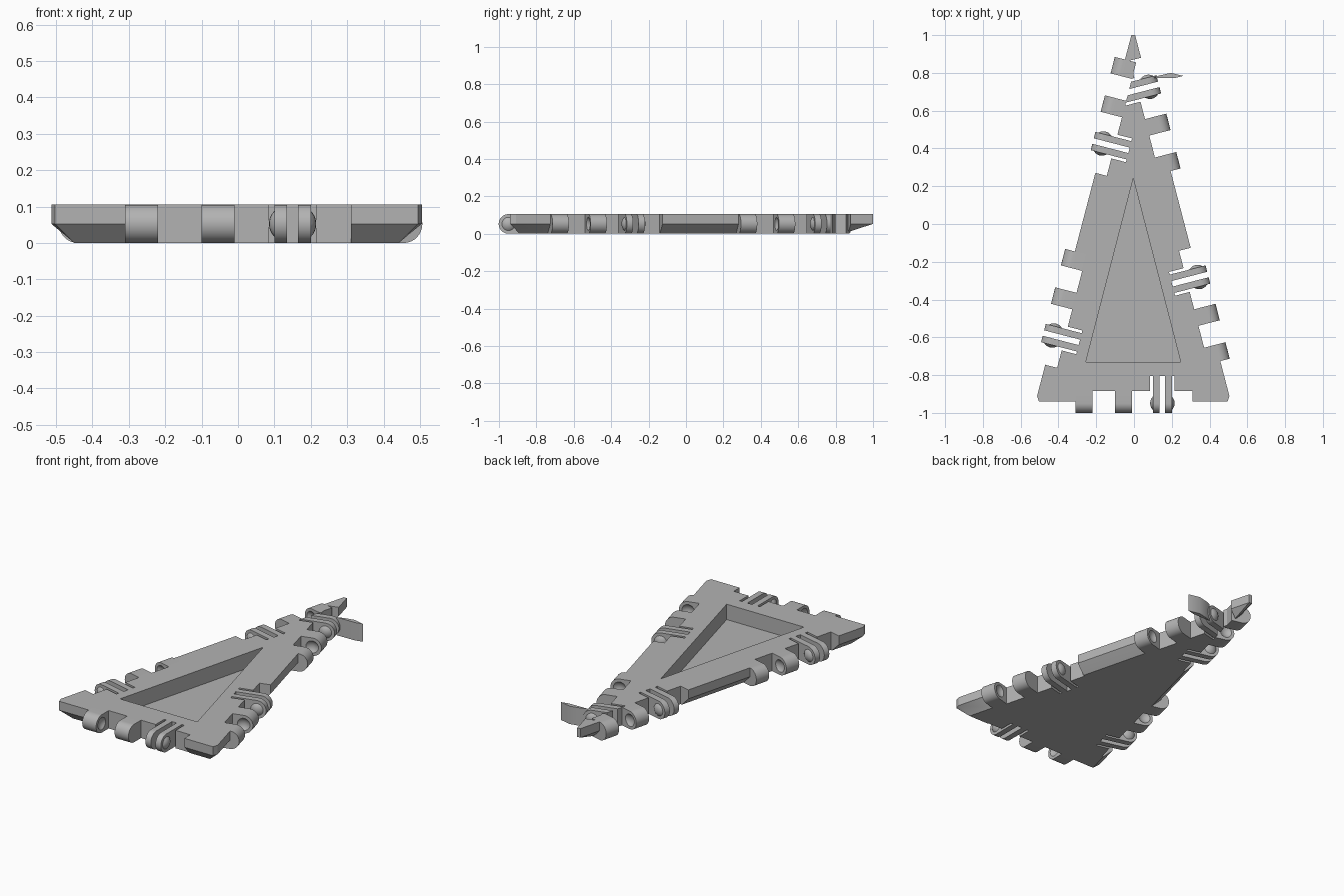
import bpy, bmesh, math
from mathutils import Vector, Matrix

if "Cube" in bpy.data.objects:
    bpy.data.objects.remove(bpy.data.objects["Cube"], do_unlink=True)

H = 0.105                      # plate thickness
R = H / 2                      # knuckle radius
SLOPE = math.radians(14.5)

grey = bpy.data.materials.new("plain grey")
grey.use_nodes = True
grey.diffuse_color = (0.45, 0.45, 0.45, 1)
grey.node_tree.nodes["Principled BSDF"].inputs["Base Color"].default_value = (0.45, 0.45, 0.45, 1)


def finish(name, bm):
    bmesh.ops.recalc_face_normals(bm, faces=bm.faces)
    mesh = bpy.data.meshes.new(name)
    bm.to_mesh(mesh)
    bm.free()
    mesh.materials.append(grey)
    ob = bpy.data.objects.new(name, mesh)
    bpy.context.collection.objects.link(ob)
    return ob


def extrude(bm, points, step):
    face = bm.faces.new([bm.verts.new(p) for p in points])
    out = bmesh.ops.extrude_face_region(bm, geom=[face])
    bmesh.ops.translate(bm, vec=step, verts=[v for v in out["geom"] if isinstance(v, bmesh.types.BMVert)])


def prism(name, outline, z0, z1):
    bm = bmesh.new()
    extrude(bm, [(x, y, z0) for x, y in outline], (0, 0, z1 - z0))
    return finish(name, bm)


def boolean(target, other, operation="DIFFERENCE"):
    mod = target.modifiers.new(operation.title(), "BOOLEAN")
    mod.object, mod.operation, mod.solver = other, operation, "EXACT"
    bpy.context.view_layer.objects.active = target
    bpy.ops.object.modifier_apply(modifier=mod.name)
    bpy.data.objects.remove(other, do_unlink=True)


# Plate: straight upper rim, bevelled below to a smaller triangle
rim = [(-0.503, -0.94), (0.495, -0.94), (0.505, -0.91), (0.006, 1), (-0.014, 1), (-0.513, -0.91)]
bm = bmesh.new()
for z in (R, H):
    for x, y in rim:
        bm.verts.new((x, y, z))
for x, y in [(-0.45, -0.89), (0.442, -0.89), (-0.004, 0.837)]:
    bm.verts.new((x, y, 0))
bmesh.ops.convex_hull(bm, input=bm.verts)
bmesh.ops.dissolve_limit(bm, angle_limit=0.01, verts=bm.verts, edges=bm.edges)
plate = finish("triangle_plate", bm)

# Sunken triangular pocket
boolean(plate, prism("pocket_cutter", [(-0.255, -0.73), (0.247, -0.73), (-0.004, 0.24)], 0.015, 0.2))


# Hinge groups: frame with X along the edge, Y outward
def frame(x, y, angle):
    along = Vector((math.cos(angle), math.sin(angle), 0))
    outward = Vector((along.y * -1, along.x, 0))
    return Matrix(((along.x, outward.x, 0, x), (along.y, outward.y, 0, y), (0, 0, 1, 0), (0, 0, 0, 1)))


up, down = math.pi / 2 - SLOPE, -math.pi / 2 + SLOPE
dx, dy = math.cos(up), math.sin(up)
groups = {
    "front": frame(0.5, -0.945, math.pi),
    "left_low": frame(-0.515 + 0.01 * dx, -0.94 + 0.01 * dy, up),
    "left_high": frame(-0.515 + 1.06 * dx, -0.94 + 1.06 * dy, up),
    "right_low": frame(0.507 - 1.03 * dx, -0.94 + 1.03 * dy, down),
    "right_high": frame(0.507 - 2.07 * dx, -0.94 + 2.07 * dy, down),
}
NOTCH, SLIT = -0.06, -0.14
KNUCKLES = [(0.51, 0.60), (0.72, 0.81)]
LEAVES = [(0.30, 0.335), (0.365, 0.40)]
SLITS = [(0.285, 0.30), (0.335, 0.365), (0.40, 0.415)]


def box(name, m, s0, s1, n0, n1):
    ob = prism(name, [(s0, n0), (s1, n0), (s1, n1), (s0, n1)], -0.1, 0.2)
    ob.data.transform(m)
    return ob


def knuckle(name, s0, s1):
    arc = [math.pi / 2 - math.pi * i / 20 for i in range(21)]
    pts = [(s0, NOTCH, 0), (s0, NOTCH, H)]
    pts += [(s0, 0.004 + R * math.cos(a), R + R * math.sin(a)) for a in arc]
    bm = bmesh.new()
    extrude(bm, pts, (s1 - s0, 0, 0))
    return finish(name, bm)


def ball(name, s, toward):
    # Shallow cap of height 0.015 and rim radius 0.036
    bm = bmesh.new()
    bmesh.ops.create_uvsphere(bm, u_segments=24, v_segments=16, radius=0.05,
                              matrix=Matrix.Translation((s - 0.035 * toward, 0.004, R)))
    return bm


def dome(name, s, toward):
    bm = ball(name, s, toward)
    cut = bmesh.ops.bisect_plane(bm, geom=bm.verts[:] + bm.edges[:] + bm.faces[:],
                                 plane_co=(s, 0, 0), plane_no=(-toward, 0, 0), clear_outer=True)
    return finish(name, bm)


solids = []
for side, m in groups.items():
    boolean(plate, box("notch_cutter", m, 0.19, 0.81, NOTCH, 0.12))
    for a, b in SLITS:
        boolean(plate, box("slit_cutter", m, a, b, SLIT, NOTCH + 0.01))

for side, m in groups.items():
    parts = []
    # Single knuckles with dimples on their facing sides
    for i, (a, b) in enumerate(KNUCKLES):
        k = knuckle(f"{side}_knuckle_{i + 1}", a, b)
        s, toward = (b, -1) if i == 0 else (a, 1)
        boolean(k, finish("dimple_cutter", ball("dimple", s, toward)))
        parts.append(k)
    # Paired thin leaves with domed pins on their outer sides
    for i, (a, b) in enumerate(LEAVES):
        parts.append(knuckle(f"{side}_leaf_{i + 1}", a, b))
        s, toward = (a, -1) if i == 0 else (b, 1)
        parts.append(dome(f"{side}_pin_{i + 1}", s, toward))
    for ob in parts:
        ob.data.transform(m)
    solids += parts

# Thin loose blade beside the tip
solids.append(prism("tip_blade", [(0.10, 0.772), (0.22, 0.774), (0.262, 0.784), (0.195, 0.80), (0.13, 0.785)], 0.0, H))

# Smooth the round parts, keep edges sharp
bpy.ops.object.select_all(action="DESELECT")
for ob in solids + [plate]:
    ob.select_set(True)
bpy.context.view_layer.objects.active = plate
bpy.ops.object.shade_smooth_by_angle(angle=math.radians(30))
